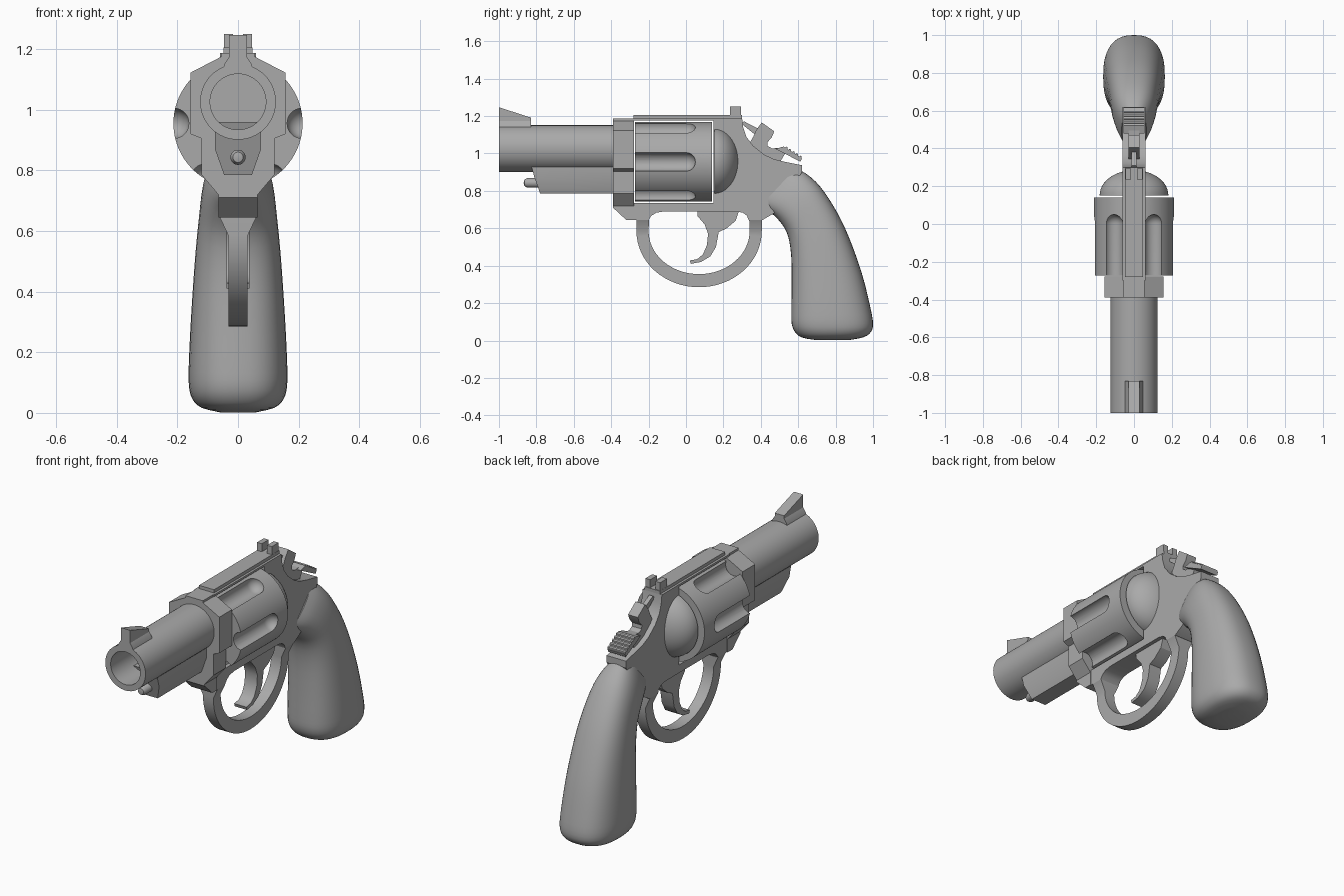
import bpy, bmesh, math
from mathutils import Vector, Matrix

if "Cube" in bpy.data.objects:
    bpy.data.objects.remove(bpy.data.objects["Cube"])

steel = bpy.data.materials.new("grey")
steel.diffuse_color = (0.4, 0.4, 0.4, 1)
steel.use_nodes = True
steel.node_tree.nodes["Principled BSDF"].inputs["Base Color"].default_value = steel.diffuse_color


def finish(name, bm, angle=30):
    bmesh.ops.recalc_face_normals(bm, faces=bm.faces)
    me = bpy.data.meshes.new(name)
    bm.to_mesh(me)
    bm.free()
    me.materials.append(steel)
    me.polygons.foreach_set("use_smooth", [True] * len(me.polygons))
    me.set_sharp_from_angle(angle=math.radians(angle))
    ob = bpy.data.objects.new(name, me)
    bpy.context.collection.objects.link(ob)
    return ob


def loft(name, rings, angle=30, closed=False):
    """Skin a list of equal-length point rings, with end caps unless closed."""
    bm = bmesh.new()
    vs = [[bm.verts.new(p) for p in r] for r in rings]
    n = len(vs[0])
    pairs = list(zip(vs, vs[1:])) + ([(vs[-1], vs[0])] if closed else [])
    for a, b in pairs:
        for i in range(n):
            bm.faces.new((a[i], a[(i + 1) % n], b[(i + 1) % n], b[i]))
    if not closed:
        bm.faces.new(vs[0])
        bm.faces.new(vs[-1])
    return finish(name, bm, angle)


def plate(name, pts, w, angle=30):
    """Side profile of (y, z) points, extruded to x = -w..w."""
    return loft(name, [[(s * w, y, z) for y, z in pts] for s in (-1, 1)], angle)


def lathe(name, prof, z0, x0=0, seg=64):
    """Revolve (radius, y) points about a front-to-back axis."""
    rings = []
    for i in range(seg):
        a = 2 * math.pi * i / seg
        rings.append([(x0 + r * math.cos(a), y, z0 + r * math.sin(a)) for r, y in prof])
    ob = loft(name, rings, 30, True)
    bm = bmesh.new()
    bm.from_mesh(ob.data)
    bmesh.ops.remove_doubles(bm, verts=bm.verts, dist=1e-5)
    bmesh.ops.dissolve_degenerate(bm, dist=1e-6, edges=bm.edges)
    bpy.data.objects.remove(ob)
    return finish(name, bm)


def mirrored(half):
    return half + [(-x, z) for x, z in reversed(half)]


# Barrel with bore, and ejector rod
lathe("barrel", [(0.125, -0.3), (0.125, -1), (0.092, -1), (0.092, -0.5), (0, -0.5), (0, -0.3)], 1.026)
lathe("ejector_rod", [(0, -0.6), (0.025, -0.6), (0.025, -0.85), (0.017, -0.864), (0, -0.868)], 0.843, 0, 24)

# Shroud under the barrel, with a slanted nose
shroud = mirrored([(0.076, 0.96), (0.076, 0.87), (0.046, 0.785)])
loft("ejector_shroud", [[(x, -0.835 + (0.94 - min(z, 0.94)) * 0.36, z) for x, z in shroud],
                        [(x, -0.35, z) for x, z in shroud]])

# Front sight: tapered ramp
loft("front_sight", [[(-0.05, y, 1.125), (-0.045, y, 1.15), (-0.029, y, 1.175), (-0.029, y, top),
                      (0.029, y, top), (0.029, y, 1.175), (0.045, y, 1.15), (0.05, y, 1.125)]
                     for y, top in ((-1, 1.247), (-0.83, 1.192))])

# Front block of the frame, bottom edge chamfered at the nose
block = mirrored([(0.055, 1.187), (0.055, 1.175), (0.157, 1.122), (0.157, 0.92), (0.12, 0.905),
                  (0.12, 0.785), (0.065, 0.72), (0.065, 0.645)])
loft("frame_front", [[(x, y, max(z, low)) for x, z in block]
                     for y, low in ((-0.39, 0.71), (-0.32, 0.645), (-0.278, 0.645))])

# Frame: top strap, rear and lower bar around the cylinder window
plate("frame", [(-0.3, 1.187), (0.3, 1.187), (0.306, 1.14), (0.322, 1.09), (0.36, 1.04), (0.42, 0.993),
                (0.47, 0.97), (0.53, 0.955), (0.62, 0.937), (0.62, 0.9), (0.56, 0.8), (0.47, 0.68),
                (0.41, 0.645), (0.335, 0.645), (0.325, 0.668), (0.305, 0.683), (0.27, 0.69),
                (-0.12, 0.69), (-0.16, 0.683), (-0.185, 0.667), (-0.2, 0.645), (-0.3, 0.645),
                (-0.3, 0.735), (0.148, 0.735), (0.148, 1.176), (-0.3, 1.176)], 0.06)
plate("top_rib", [(-0.28, 1.18), (-0.28, 1.205), (0.3, 1.205), (0.3, 1.18)], 0.047)

# Rear sight prongs
for side in (-1, 1):
    loft("rear_sight", [[(side * x, y, z) for y, z in
                         ((0.235, 1.19), (0.235, 1.25), (0.295, 1.25), (0.295, 1.19))] for x in (0.016, 0.046)])

# Cylinder with six round-ended flutes
cyl = lathe("cylinder", [(0, -0.272), (0.213, -0.272), (0.213, 0.14), (0, 0.14)], 0.955, 0, 96)
tip = [(0.05 * math.cos(i * math.pi / 16), 0.0 + 0.05 * math.sin(i * math.pi / 16)) for i in range(8)]
for i in range(6):
    a = i * math.pi / 3
    cut = lathe("flute_cutter", [(0, -0.35), (0.05, -0.35)] + tip + [(0, 0.05)],
                0.955 + 0.212 * math.sin(a), 0.212 * math.cos(a), 32)
    cut.hide_render = True
    cut.hide_viewport = True
    mod = cyl.modifiers.new("flute", "BOOLEAN")
    mod.operation, mod.object, mod.solver = "DIFFERENCE", cut, "EXACT"
bpy.context.view_layer.update()
baked = bpy.data.meshes.new_from_object(cyl.evaluated_get(bpy.context.evaluated_depsgraph_get()))
cyl.modifiers.clear()
cyl.data = baked
baked.set_sharp_from_angle(angle=math.radians(30))
for ob in [o for o in bpy.data.objects if o.name.startswith("flute_cutter")]:
    bpy.data.objects.remove(ob)

# Domed recoil shield
dome = [(0.182 * math.cos(i * math.pi / 24), 0.152 + 0.133 * math.sin(i * math.pi / 24)) for i in range(12)]
lathe("recoil_shield", [(0, 0.152)] + dome + [(0, 0.285)], 0.958)

# Trigger guard: tapering at both ends, swept round a half ellipse
guard = [(-1, 0.645, 0.06)] + [(None, i, 0.032) for i in range(33)] + [(1, 0.645, 0.06)]
rings = []
for side, v, w in guard:
    if side is None:
        a = math.pi * v / 32
        inner = (0.07 - 0.27 * math.cos(a), 0.585 - 0.23 * math.sin(a))
        outer = (0.07 - 0.335 * math.cos(a), 0.585 - 0.3 * math.sin(a))
    else:
        inner, outer = (0.07 + side * 0.268, v), (0.07 + side * 0.335, v)
    rings.append([(-w, *inner), (w, *inner), (w, *outer), (-w, *outer)])
loft("trigger_guard", rings)

# Trigger
plate("trigger", [(0.06, 0.7), (0.062, 0.665), (0.1, 0.62), (0.118, 0.57), (0.112, 0.51), (0.09, 0.46),
                  (0.06, 0.435), (0.02, 0.428), (0.026, 0.41), (0.08, 0.42), (0.13, 0.45), (0.16, 0.5),
                  (0.175, 0.58), (0.215, 0.598), (0.265, 0.64), (0.285, 0.7)], 0.038)

# Hammer body, firing pin and ridged thumb spur
plate("hammer", [(0.33, 1.04), (0.36, 1.09), (0.375, 1.125), (0.405, 1.166), (0.472, 1.118), (0.458, 1.085),
                 (0.435, 1.06), (0.437, 1.04), (0.46, 1.027), (0.5, 1.03), (0.53, 1.0), (0.5, 0.95),
                 (0.4, 0.95)], 0.03)
plate("firing_pin", [(0.295, 1.16), (0.31, 1.172), (0.385, 1.133), (0.37, 1.1)], 0.012)
plate("hammer_spur", [(0.478, 1.025), (0.522, 1.037), (0.62, 0.975), (0.612, 0.956), (0.53, 0.998)], 0.055)
for i in range(5):
    y, z = 0.53 + i * 0.019, 1.032 - i * 0.012
    plate("spur_ridge", [(y, z - 0.006), (y + 0.004, z + 0.006), (y + 0.012, z + 0.001), (y + 0.012, z - 0.012)], 0.055)

# Grip: rounded sections given as front (y, z), back (y, z), half width
sections = [Vector(s) for s in (
    (0.40, 0.72, 0.585, 0.92, 0.066), (0.44, 0.692, 0.645, 0.89, 0.094), (0.49, 0.65, 0.72, 0.82, 0.116),
    (0.54, 0.575, 0.805, 0.69, 0.13), (0.562, 0.46, 0.872, 0.55, 0.142), (0.565, 0.3, 0.94, 0.36, 0.154),
    (0.563, 0.16, 0.985, 0.18, 0.162), (0.565, 0.09, 1.0, 0.09, 0.162), (0.583, 0.045, 0.988, 0.045, 0.15),
    (0.62, 0.016, 0.95, 0.018, 0.12), (0.70, 0.002, 0.87, 0.002, 0.06))]
rings = []
last = len(sections) - 1
for k in range(last * 3 + 1):
    i, t = min(k // 3, last - 1), k / 3 - min(k // 3, last - 1)
    p0, p1, p2, p3 = (sections[max(0, min(last, i + d))] for d in (-1, 0, 1, 2))
    s = 0.5 * (2 * p1 + (p2 - p0) * t + (2 * p0 - 5 * p1 + 4 * p2 - p3) * t * t
               + (3 * p1 - p0 - 3 * p2 + p3) * t ** 3)
    front, back = Vector((0, s[0], s[1])), Vector((0, s[2], s[3]))
    ring = []
    for j in range(40):
        c, n = math.cos(j * math.pi / 20), math.sin(j * math.pi / 20)
        u = math.copysign(abs(c) ** 0.8, c)
        v = math.copysign(abs(n) ** 0.8, n)
        ring.append((front + back) / 2 + (back - front) / 2 * u + Vector((s[4] * v, 0, 0)))
    rings.append(ring)
loft("grip", rings, 50)
